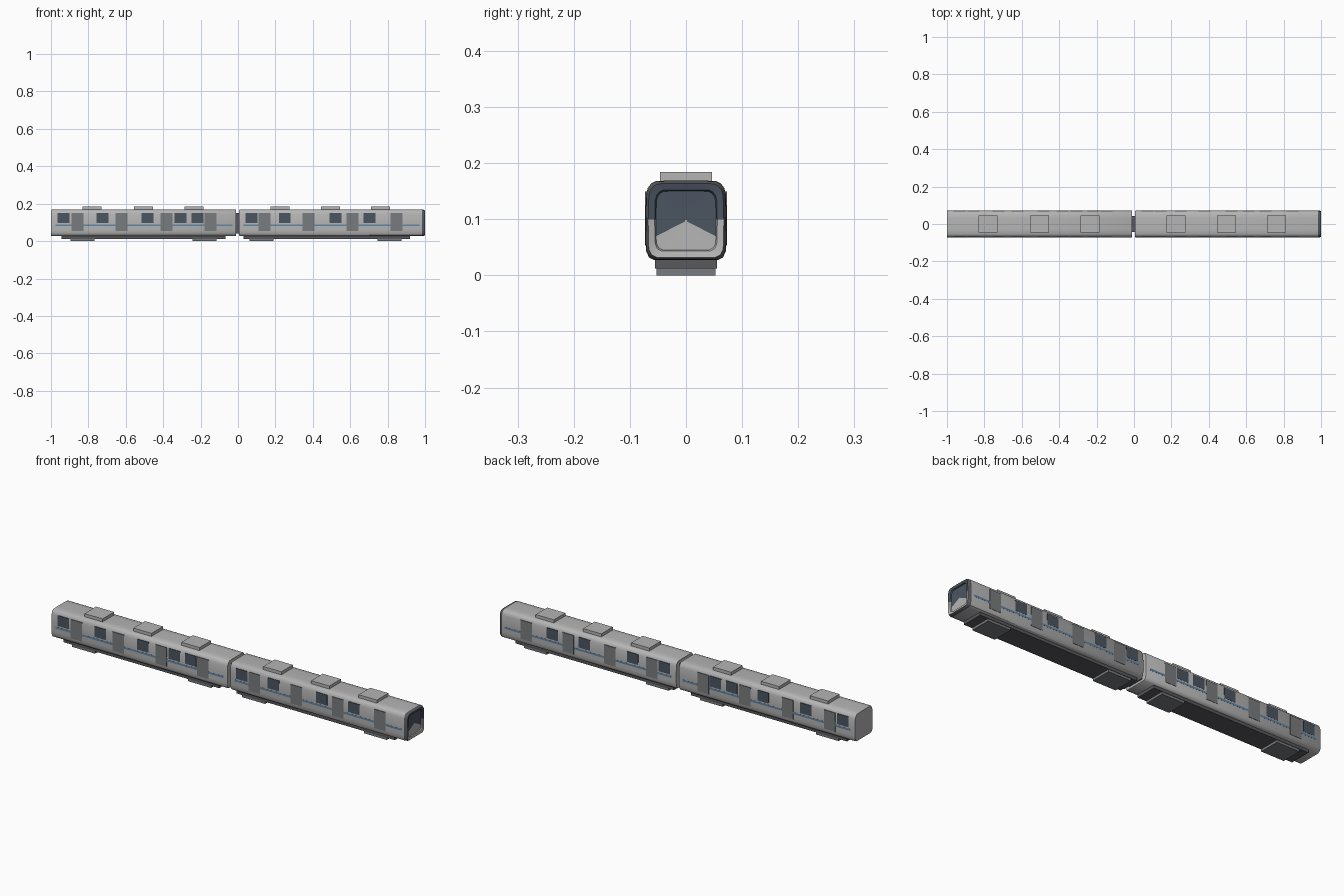
import bpy, bmesh, math

if "Cube" in bpy.data.objects:
    bpy.data.objects.remove(bpy.data.objects["Cube"])

def mat(name, c):
    m = bpy.data.materials.new(name)
    m.diffuse_color = (*c, 1)
    m.use_nodes = True
    m.node_tree.nodes["Principled BSDF"].inputs["Base Color"].default_value = m.diffuse_color
    return m

GLASS = mat("dark_glass", (0.07, 0.09, 0.12))
BLUE = mat("blue_stripe", (0.12, 0.24, 0.38))
DOOR = mat("door_grey", (0.19, 0.20, 0.21))
DARK = mat("underframe_grey", (0.10, 0.10, 0.11))
SHELL = mat("shell_grey", (0.46, 0.46, 0.46))

def finish(name, bm, mats):
    bmesh.ops.recalc_face_normals(bm, faces=bm.faces)
    me = bpy.data.meshes.new(name)
    bm.to_mesh(me)
    bm.free()
    ob = bpy.data.objects.new(name, me)
    bpy.context.collection.objects.link(ob)
    for m in mats:
        me.materials.append(m)
    return ob

def box(name, x, y, z, m):
    bm = bmesh.new()
    bmesh.ops.create_cube(bm, size=1)
    for v in bm.verts:
        for i, (a, b) in enumerate((x, y, z)):
            v.co[i] = (a + b) / 2 + v.co[i] * (b - a)
    return finish(name, bm, [m])

# body cross-section, right half from bottom to top
HALF = [(0.056, 0.027), (0.066, 0.032), (0.071, 0.043), (0.0722, 0.06), (0.0724, 0.10),
        (0.0712, 0.145), (0.068, 0.156), (0.062, 0.164), (0.054, 0.168), (0.03, 0.169)]
SECTION = HALF + [(-y, z) for y, z in reversed(HALF)]
ZC = 0.097

def shell(name, rings, mat_fn=None):
    # rings: (x, scale) stations of the section, capped at both ends
    bm = bmesh.new()
    loops = [[bm.verts.new((x, y * s, ZC + (z - ZC) * s)) for y, z in SECTION]
             for x, s in rings]
    n = len(SECTION)
    for k, (a, b) in enumerate(zip(loops, loops[1:])):
        for i in range(n):
            f = bm.faces.new((a[i], a[(i + 1) % n], b[(i + 1) % n], b[i]))
            if mat_fn:
                f.material_index = mat_fn(k, f.calc_center_median().z)
    bm.faces.new(loops[0])
    if rings[-1][1] < 0.05:
        f = bm.faces.new(loops[-1])
    else:
        bm.faces.new(loops[-1])
    ob = finish(name, bm, [SHELL, GLASS, DARK])
    bpy.ops.object.select_all(action='DESELECT')
    bpy.context.view_layer.objects.active = ob
    ob.select_set(True)
    bpy.ops.object.shade_smooth_by_angle(angle=math.radians(35))
    return ob

# rear car shell, and front car shell with a dished cab face
shell("rear_car_body", [(-1.0, 0.97), (-0.996, 1), (-0.014, 1), (-0.01, 0.97)])

def cab_paint(k, z):
    if k < 2:
        return 0
    if k < 4:
        return 2
    return 1 if z > 0.085 else 0

shell("front_car_body", [(0.006, 0.97), (0.01, 1), (0.984, 1), (0.994, 0.98), (1.0, 0.93),
                         (0.997, 0.77), (0.992, 0.74), (0.991, 0.02)], cab_paint)

# gangway between the cars
box("gangway", (-0.015, 0.012), (-0.042, 0.042), (0.04, 0.15), DARK)

# per-car details: name, centres of roof units, doors, windows, bogies; stripe and frame spans
CARS = [
    ("rear", (-0.78, -0.505, -0.235), (-0.858, -0.622, -0.382, -0.147),
     (-0.932, -0.724, -0.484, -0.307, -0.216), (-0.831, -0.179), (-0.975, -0.03), (-0.944, -0.067)),
    ("front", (0.225, 0.495, 0.762), (0.142, 0.378, 0.612, 0.848),
     (0.072, 0.25, 0.521, 0.702), (0.125, 0.81), (0.03, 0.97), (0.03, 0.92)),
]
for car, roofs, doors, windows, bogies, stripe, frame in CARS:
    for x in roofs:
        box(car + "_roof_unit", (x - 0.051, x + 0.051), (-0.046, 0.046), (0.166, 0.184), SHELL)
    box(car + "_underframe", frame, (-0.055, 0.055), (0.012, 0.03), DARK)
    for x in bogies:
        box(car + "_bogie", (x - 0.064, x + 0.064), (-0.053, 0.053), (0.0, 0.02), DOOR)
    for s in (-1, 1):
        def panel(name, x, z, out, m):
            box(car + name, x, sorted((s * 0.066, s * out)), z, m)
        for x in doors:
            panel("_door", (x - 0.032, x + 0.032), (0.053, 0.149), 0.0733, DOOR)
        for x in windows:
            panel("_window", (x - 0.032, x + 0.032), (0.096, 0.149), 0.0731, GLASS)
        panel("_stripe", stripe, (0.08, 0.09), 0.0728, BLUE)
